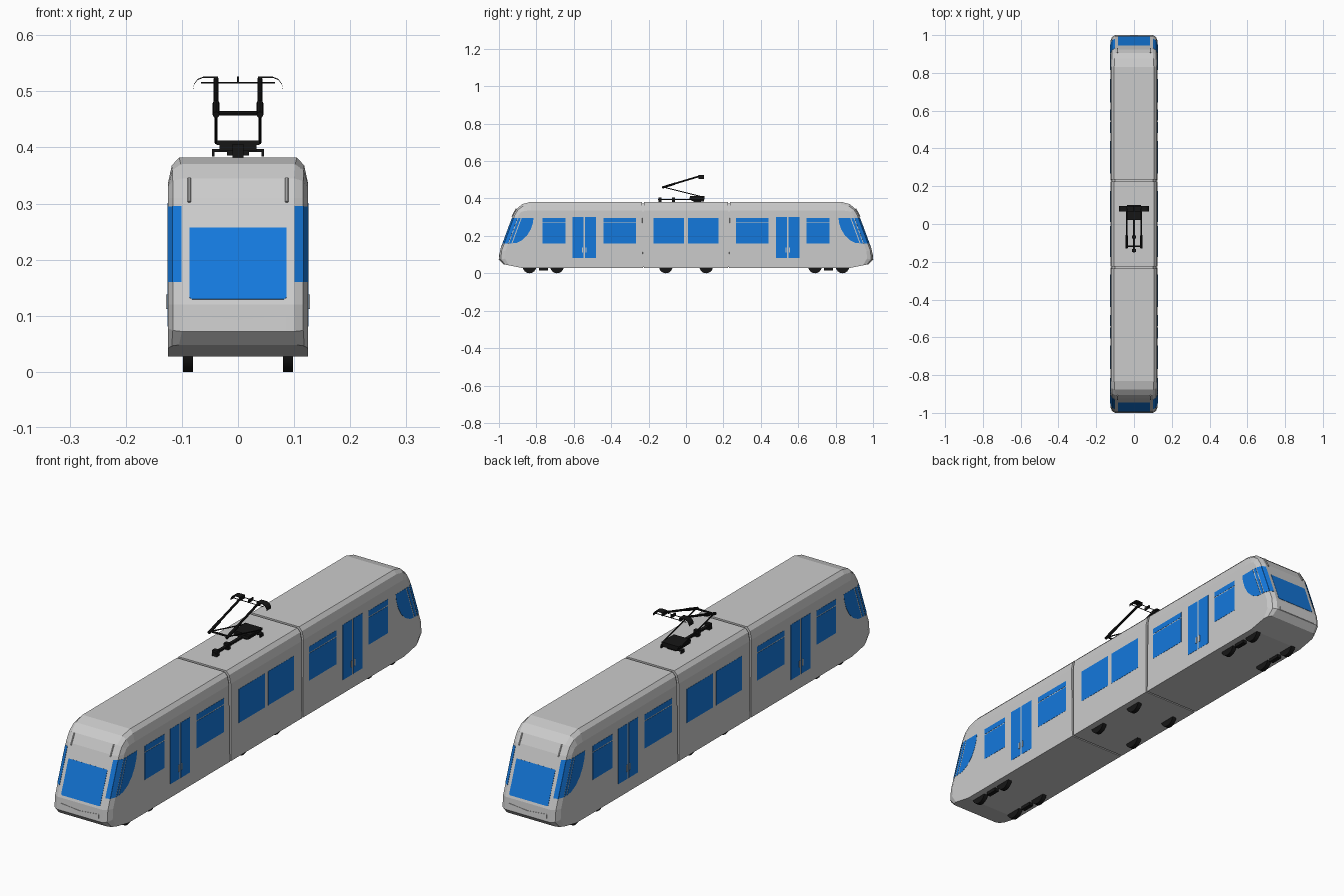
import bpy, bmesh
from mathutils import Vector, Matrix

if "Cube" in bpy.data.objects:
    bpy.data.objects.remove(bpy.data.objects["Cube"])


def material(name, rgb):
    m = bpy.data.materials.new(name)
    m.diffuse_color = (*rgb, 1)
    m.use_nodes = True
    m.node_tree.nodes["Principled BSDF"].inputs["Base Color"].default_value = m.diffuse_color
    return m


BLUE = material("window_blue", (0.007, 0.19, 0.72))
BLACK = material("black_metal", (0.008, 0.008, 0.008))


def finish(name, bm, mat=None, mirror="", smooth=False):
    bmesh.ops.recalc_face_normals(bm, faces=bm.faces[:])
    me = bpy.data.meshes.new(name)
    bm.to_mesh(me)
    bm.free()
    ob = bpy.data.objects.new(name, me)
    bpy.context.collection.objects.link(ob)
    if mat:
        me.materials.append(mat)
    if mirror:
        mod = ob.modifiers.new("mirror", 'MIRROR')
        mod.use_axis = ["x" in mirror, "y" in mirror, False]
        mod.use_mirror_merge = False
    if smooth:
        bpy.context.view_layer.objects.active = ob
        ob.select_set(True)
        bpy.ops.object.shade_smooth_by_angle()
        ob.select_set(False)
    return ob


def shell(name, pts, half, mirror=""):
    """Loft across x. Each point: y, z, half width of centre strip, then y, z on the side wall."""
    bm = bmesh.new()
    cap = [(hw, y, z) for y, z, hw, _, _ in pts]
    mid = [(hw + .65 * (half - hw), y + .3 * (ys - y), z + .3 * (zs - z)) for y, z, hw, ys, zs in pts]
    side = [(half, ys, zs) for *_, ys, zs in pts]
    rings = []
    for loop, s in ((side, -1), (mid, -1), (cap, -1), (cap, 1), (mid, 1), (side, 1)):
        rings.append([bm.verts.new((s * x, y, z)) for x, y, z in loop])
    n = len(pts)
    for a, b in zip(rings, rings[1:]):
        for i in range(n):
            j = (i + 1) % n
            bm.faces.new((a[i], a[j], b[j], b[i]))
    bm.faces.new(rings[0])
    bm.faces.new(rings[-1])
    return finish(name, bm, None, mirror)


def panel(name, pts, out, mat=BLUE, mirror="xy"):
    """Thin plate lying on a surface, pushed out along the vector given."""
    out = Vector(out)
    bm = bmesh.new()
    back = [bm.verts.new(Vector(p) - out) for p in pts]
    front = [bm.verts.new(Vector(p) + out) for p in pts]
    bm.faces.new(back)
    bm.faces.new(front)
    for i in range(len(pts)):
        j = (i + 1) % len(pts)
        bm.faces.new((back[i], back[j], front[j], front[i]))
    return finish(name, bm, mat, mirror)


def pane(name, y0, y1, z0, z1, mat=BLUE):
    x = 0.125
    panel(name, [(x, y0, z0), (x, y1, z0), (x, y1, z1), (x, y0, z1)], (.0008, 0, 0), mat)


def box(name, lo, hi, mat=None, mirror=""):
    bm = bmesh.new()
    bmesh.ops.create_cube(bm, size=1)
    lo, hi = Vector(lo), Vector(hi)
    for v in bm.verts:
        v.co = (lo + hi) / 2 + Vector(a * b for a, b in zip(v.co, hi - lo))
    return finish(name, bm, mat, mirror)


def rods(name, pts, r, mat=BLACK, mirror="", sides=8):
    """Cylinders along a path."""
    bm = bmesh.new()
    pts = [Vector(p) for p in pts]
    for a, b in zip(pts, pts[1:]):
        d = b - a
        mx = Matrix.Translation((a + b) / 2) @ d.to_track_quat('Z', 'Y').to_matrix().to_4x4()
        bmesh.ops.create_cone(bm, cap_ends=True, segments=sides, radius1=r, radius2=r,
                              depth=d.length, matrix=mx)
    return finish(name, bm, mat, mirror, True)


# Car bodies: end cars with a sloping nose, and a short middle car
shell("end_car", [
    (-.230, .027, .120, -.230, .027),
    (-.870, .027, .120, -.870, .027),
    (-.975, .048, .105, -.945, .042),
    (-1.00, .072, .100, -.968, .078),
    (-.995, .120, .100, -.965, .120),
    (-.925, .310, .100, -.895, .310),
    (-.905, .345, .100, -.882, .328),
    (-.875, .370, .102, -.862, .334),
    (-.830, .382, .105, -.830, .335),
    (-.235, .382, .105, -.235, .335)], .125, "y")
shell("middle_car", [
    (-.224, .027, .120, -.224, .027), (.224, .027, .120, .224, .027),
    (.224, .382, .105, .224, .335), (-.224, .382, .105, -.224, .335)], .125)
shell("gangway", [
    (-.245, .034, .112, -.245, .034), (-.215, .034, .112, -.215, .034),
    (-.215, .374, .100, -.215, .330), (-.245, .374, .100, -.245, .330)], .118, "y")


# Windscreen, on the sloping nose plane
def nose(x, z, back=0.0):
    return (x, -.995 + (z - .12) * .07 / .19 + back, z)


panel("windscreen", [nose(-.086, .132), nose(-.081, .129), nose(.081, .129), nose(.086, .132),
                     nose(.086, .257), nose(-.086, .257)], (0, -.001, .0004), BLUE, "y")

# Cab corner windows wrapping round the chamfer, then the curved side pane
Z0, Z1 = .16, .295
edge = [(.1005, .0003), (.11625, .009), (.125, .03)]
for k, out in ((0, (.0005, -.0009, .0003)), (1, (.0009, -.0004, .0001))):
    (xa, ba), (xb, bb) = edge[k], edge[k + 1]
    panel("cab_corner_window", [nose(xa, Z0, ba), nose(xb, Z0, bb), nose(xb, Z1, bb), nose(xa, Z1, ba)], out)
panel("cab_quarter_window", [nose(.125, Z0, .034), nose(.125, Z0, .047), nose(.125, Z1, .047),
                             nose(.125, Z1, .034)], (.0008, 0, 0))
panel("cab_side_window", [nose(.125, Z0, .052), (.125, -.905, .163), (.125, -.875, .178),
                          (.125, -.849, .203), (.125, -.830, .235), (.125, -.819, .268),
                          (.125, -.815, Z1), nose(.125, Z1, .052)], (.0008, 0, 0))

# Passenger windows; those of the end cars have a top vent strip
pane("middle_window", -.174, -.011, Z0, Z1)
for y0, y1 in ((-.767, -.644), (-.440, -.268)):
    pane("side_window", y0, y1, Z0, .268)
    pane("vent_window", y0, y1, .272, Z1)

# Double doors with handles
for y0, y1, h in ((-.606, -.547, -.553), (-.540, -.481, -.534)):
    pane("door_leaf", y0, y1, .081, .301)
    box("door_handle", (.125, h - .003, .112), (.128, h + .003, .138), None, "xy")

# Lamp bars above the windscreen and the small bumper ridge
rods("brow_lamp", [(.087, -.930, .303), (.087, -.908, .345)], .003, None, "xy")
panel("bumper_ridge", [(-.085, -.997, .100), (0, -.998, .092), (.085, -.997, .100),
                       (.085, -1.0, .074), (-.085, -1.0, .074)], (0, -.0015, 0), None, "y")

# Wheels and bogie blocks
for y in (-.837, -.690, -.108):
    rods("wheel", [(.080, y, .036), (.098, y, .036)], .036, BLACK, "xy", 24)
box("bogie_block", (.080, -.787, .014), (.098, -.737, .030), BLACK, "xy")

# Pantograph base
box("pantograph_foot", (-.010, .040, .380), (.010, .080, .388), BLACK)
box("pantograph_lower_plate", (-.020, .030, .386), (.020, .090, .396), BLACK)
box("pantograph_base", (-.033, .020, .394), (.033, .100, .405), BLACK)
box("pantograph_top_plate", (-.038, .022, .404), (.038, .100, .412), BLACK)
box("base_cross_bar", (-.046, .075, .392), (.046, .095, .397), BLACK)
box("base_bar_end", (.042, .075, .384), (.046, .095, .396), BLACK, "x")
box("roof_bar", (-.006, -.150, .391), (.006, .030, .398), BLACK)
for y in (-.140, -.068):
    box("roof_bar_post", (-.010, y - .008, .380), (.010, y + .008, .406), BLACK)

# Pantograph arms
rods("lower_arm", [(.039, .090, .408), (.039, -.118, .460)], .0025, BLACK, "x")
rods("upper_arm", [(.039, -.118, .462), (.039, .082, .522)], .0045, BLACK, "x")
rods("upper_arm_sleeve", [(.039, -.128, .458), (.039, -.060, .479)], .006, BLACK, "x")
rods("knee_shaft", [(-.043, -.118, .461), (.043, -.118, .461)], .004)

# Collector head with drooping horns
for y in (.068, .093):
    rods("head_rod", [(-.066, y, .515), (.066, y, .515)], .0015)
horn = [(.038, .526), (.062, .526), (.072, .522), (.078, .514), (.080, .505)]
bm = bmesh.new()
rows = [[bm.verts.new((x, y, z + dz)) for y, dz in ((.066, 0), (.095, 0), (.095, -.002), (.066, -.002))]
        for x, z in horn]
for a, b in zip(rows, rows[1:]):
    for i in range(4):
        bm.faces.new((a[i], a[i - 1], b[i - 1], b[i]))
bm.faces.new(rows[0])
bm.faces.new(rows[-1])
finish("collector_horn", bm, BLACK, "x")
box("head_bracket", (.036, .066, .512), (.042, .095, .526), BLACK, "x")
box("head_centre_block", (-.002, .066, .514), (.002, .095, .526), BLACK)
